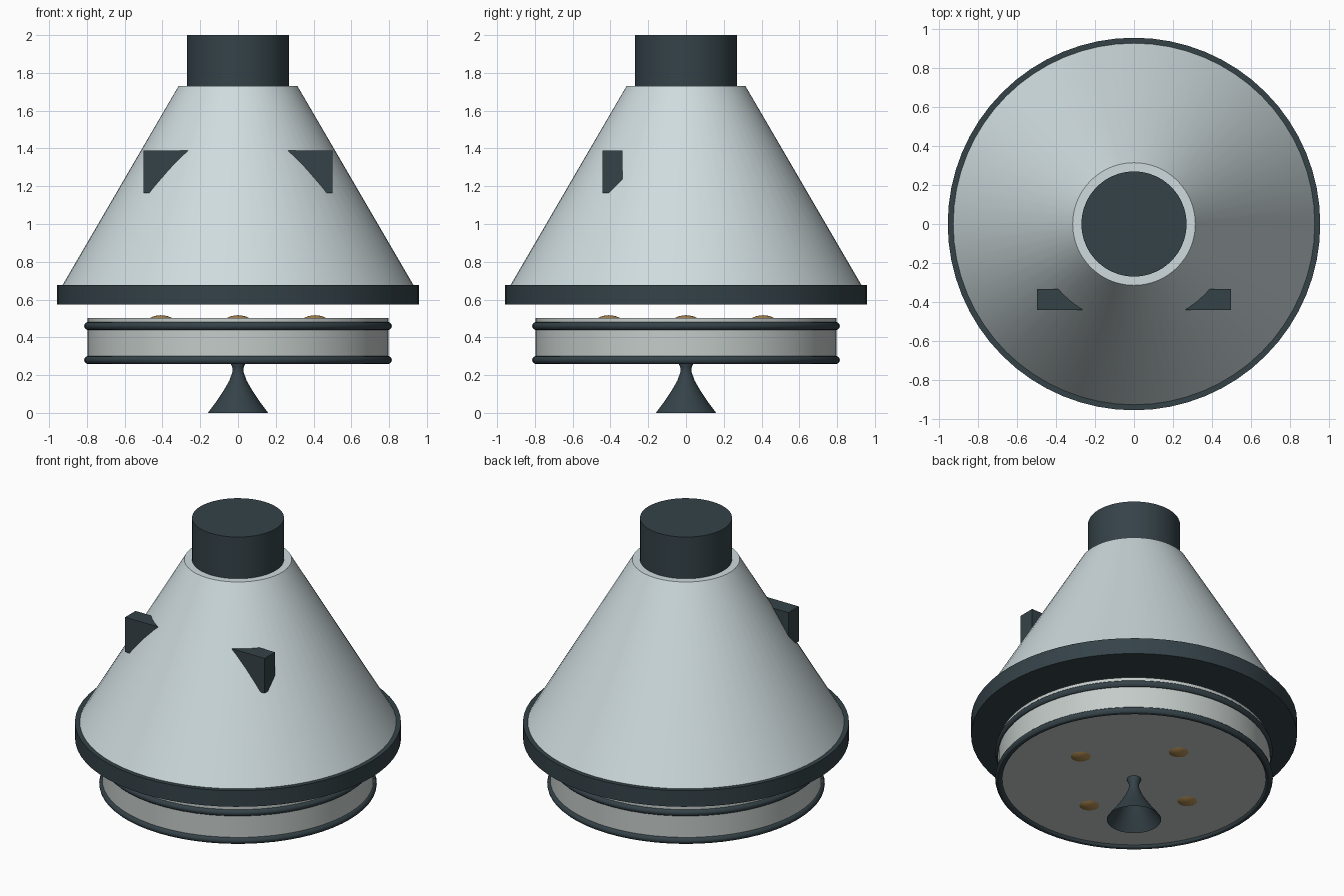
import bpy, math

if "Cube" in bpy.data.objects:
    bpy.data.objects.remove(bpy.data.objects["Cube"])

SIDES = 64


def material(name, rgb):
    m = bpy.data.materials.new(name)
    m.diffuse_color = (*rgb, 1)
    m.use_nodes = True
    m.node_tree.nodes["Principled BSDF"].inputs["Base Color"].default_value = m.diffuse_color
    return m


hull = material("pale_hull", (0.62, 0.71, 0.73))
panel = material("grey_panel", (0.55, 0.6, 0.58))
dark = material("dark_slate", (0.035, 0.055, 0.065))
bronze = material("bronze", (0.45, 0.27, 0.09))


def finish(name, mat, smooth=True):
    ob = bpy.context.object
    ob.name = name
    ob.data.materials.append(mat)
    if smooth:
        bpy.ops.object.shade_smooth_by_angle(angle=math.radians(30))
    return ob


def frustum(name, mat, r1, r2, z1, z2):
    bpy.ops.mesh.primitive_cone_add(vertices=SIDES, radius1=r1, radius2=r2,
                                    depth=z2 - z1, location=(0, 0, (z1 + z2) / 2))
    return finish(name, mat)


# Crew capsule: cone, heat shield rim and docking collar
frustum("capsule_cone", hull, 0.93, 0.315, 0.675, 1.73)
frustum("heat_shield", dark, 0.957, 0.957, 0.573, 0.677)
frustum("docking_collar", dark, 0.27, 0.27, 1.70, 2.0)

# Window housings, half sunk into the cone
for side, label in ((-1, "left"), (1, "right")):
    bpy.ops.mesh.primitive_cube_add(size=1, location=(side * 0.382, -0.388, 1.277))
    bpy.context.object.scale = (0.235, 0.106, 0.226)
    bpy.ops.object.transform_apply(location=False, rotation=False, scale=True)
    finish(f"window_housing_{label}", dark, smooth=False)

# Service module drum with two hoops
frustum("service_drum", panel, 0.797, 0.797, 0.275, 0.503)
for z, label in ((0.28, "lower"), (0.46, "upper")):
    bpy.ops.mesh.primitive_torus_add(major_radius=0.794, minor_radius=0.021,
                                     major_segments=SIDES, minor_segments=12,
                                     location=(0, 0, z))
    finish(f"{label}_hoop", dark)

# Four fuel tanks poking through the drum's top and bottom
for i in range(4):
    a = i * math.pi / 2
    bpy.ops.mesh.primitive_uv_sphere_add(segments=32, ring_count=24, radius=0.128,
                                         location=(0.408 * math.cos(a), 0.408 * math.sin(a), 0.389))
    finish(f"fuel_tank_{i + 1}", bronze)

# Open engine bell, revolved from its profile
profile = [(0.16, 0), (0.115, 0.06), (0.075, 0.12), (0.046, 0.17),
           (0.03, 0.215), (0.03, 0.24), (0.04, 0.265), (0.04, 0.28)]
n = 48
verts = [(r * math.cos(2 * math.pi * k / n), r * math.sin(2 * math.pi * k / n), z)
         for r, z in profile for k in range(n)]
faces = [(j * n + k, j * n + (k + 1) % n, (j + 1) * n + (k + 1) % n, (j + 1) * n + k)
         for j in range(len(profile) - 1) for k in range(n)]
mesh = bpy.data.meshes.new("engine_bell")
mesh.from_pydata(verts, [], faces)
bell = bpy.data.objects.new("engine_bell", mesh)
bpy.context.collection.objects.link(bell)
bpy.ops.object.select_all(action='DESELECT')
bell.select_set(True)
bpy.context.view_layer.objects.active = bell
finish("engine_bell", dark)
